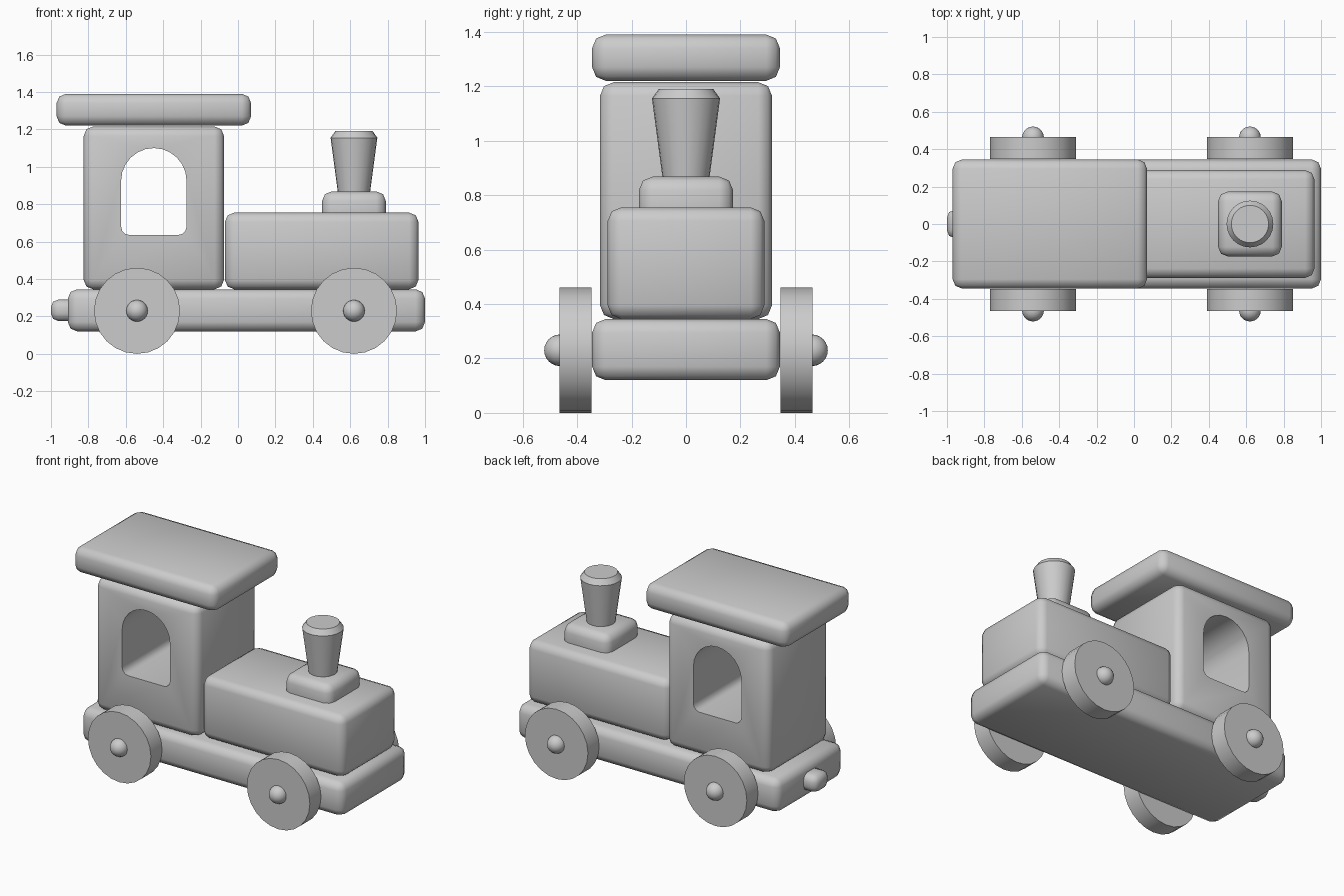
import bpy, bmesh
from math import pi, sin, cos, radians
from mathutils import Matrix

if "Cube" in bpy.data.objects:
    bpy.data.objects.remove(bpy.data.objects["Cube"])


def finish(name, bm, angle):
    bmesh.ops.recalc_face_normals(bm, faces=bm.faces)
    me = bpy.data.meshes.new(name)
    bm.to_mesh(me)
    bm.free()
    ob = bpy.data.objects.new(name, me)
    bpy.context.collection.objects.link(ob)
    smooth(ob, angle)
    return ob


def smooth(ob, angle):
    bpy.ops.object.select_all(action='DESELECT')
    bpy.context.view_layer.objects.active = ob
    ob.select_set(True)
    bpy.ops.object.shade_smooth_by_angle(angle=radians(angle))


def block(name, x0, x1, half_y, z0, z1, bevel=0.05):
    """Rounded wooden block, symmetric about y = 0."""
    bm = bmesh.new()
    bmesh.ops.create_cube(bm, size=1)
    for v in bm.verts:
        v.co = ((x0 + x1) / 2 + v.co.x * (x1 - x0), v.co.y * 2 * half_y,
                (z0 + z1) / 2 + v.co.z * (z1 - z0))
    bmesh.ops.bevel(bm, geom=bm.edges[:], offset=bevel, offset_type='OFFSET',
                    segments=2, profile=0.5, affect='EDGES')
    return finish(name, bm, 60)


def turned(name, rings, matrix, sides=24):
    """Capped solid of revolution from (radius, height) rings."""
    bm = bmesh.new()
    loops = [[bm.verts.new((r * cos(2 * pi * i / sides), r * sin(2 * pi * i / sides), h))
              for i in range(sides)] for r, h in rings]
    for a, b in zip(loops, loops[1:]):
        for i in range(sides):
            j = (i + 1) % sides
            bm.faces.new((a[i], a[j], b[j], b[i]))
    bm.faces.new(loops[0][::-1])
    bm.faces.new(loops[-1])
    bm.transform(matrix)
    return finish(name, bm, 30)


# Main wooden blocks
block("chassis", -0.91, 1.0, 0.345, 0.12, 0.345)
block("coupling_knob", -1.0, -0.85, 0.075, 0.175, 0.29, 0.04)
block("boiler", -0.07, 0.965, 0.288, 0.345, 0.755)
block("roof", -0.97, 0.07, 0.345, 1.22, 1.39)
cab = block("cab", -0.825, -0.075, 0.316, 0.345, 1.215)

# Arched window cut right through the cab
cx, hw, zb, zs, rc = -0.45, 0.175, 0.635, 0.925, 0.045
outline = [(cx + hw * cos(pi * i / 12), zs + hw * sin(pi * i / 12)) for i in range(13)]
for sx, start in ((-1, pi), (1, 1.5 * pi)):
    outline += [(cx + sx * (hw - rc) + rc * cos(start + pi / 6 * i),
                 zb + rc + rc * sin(start + pi / 6 * i)) for i in range(4)]
bm = bmesh.new()
face = bm.faces.new([bm.verts.new((x, -0.6, z)) for x, z in outline])
ext = bmesh.ops.extrude_face_region(bm, geom=[face])
bmesh.ops.translate(bm, vec=(0, 1.2, 0),
                    verts=[g for g in ext["geom"] if isinstance(g, bmesh.types.BMVert)])
cutter = finish("window_cutter", bm, 50)
cutter.hide_render = True
mod = cab.modifiers.new("window", 'BOOLEAN')
mod.operation, mod.solver, mod.object = 'DIFFERENCE', 'EXACT', cutter
bpy.context.view_layer.objects.active = cab
bpy.ops.object.modifier_apply(modifier=mod.name)
bpy.data.objects.remove(cutter, do_unlink=True)
smooth(cab, 60)

# Chimney on its base
block("chimney_base", 0.45, 0.79, 0.173, 0.65, 0.868)
turned("chimney", [(0.083, 0.84), (0.125, 1.155), (0.1, 1.19)],
       Matrix.Translation((0.62, 0, 0)))

# Wheels with round hub pegs
for end, x in (("rear", -0.54), ("front", 0.62)):
    for side, s in (("right", -1), ("left", 1)):
        turned(f"{end}_{side}_wheel", [(0.23, 0.348), (0.23, 0.465)],
               Matrix.Translation((x, 0, 0.23)) @ Matrix.Rotation(-s * pi / 2, 4, 'X'))
        bm = bmesh.new()
        bmesh.ops.create_uvsphere(bm, u_segments=24, v_segments=12, radius=0.058)
        bm.transform(Matrix.Translation((x, s * 0.463, 0.23)) @ Matrix.Rotation(pi / 2, 4, 'X'))
        finish(f"{end}_{side}_hub", bm, 60)
